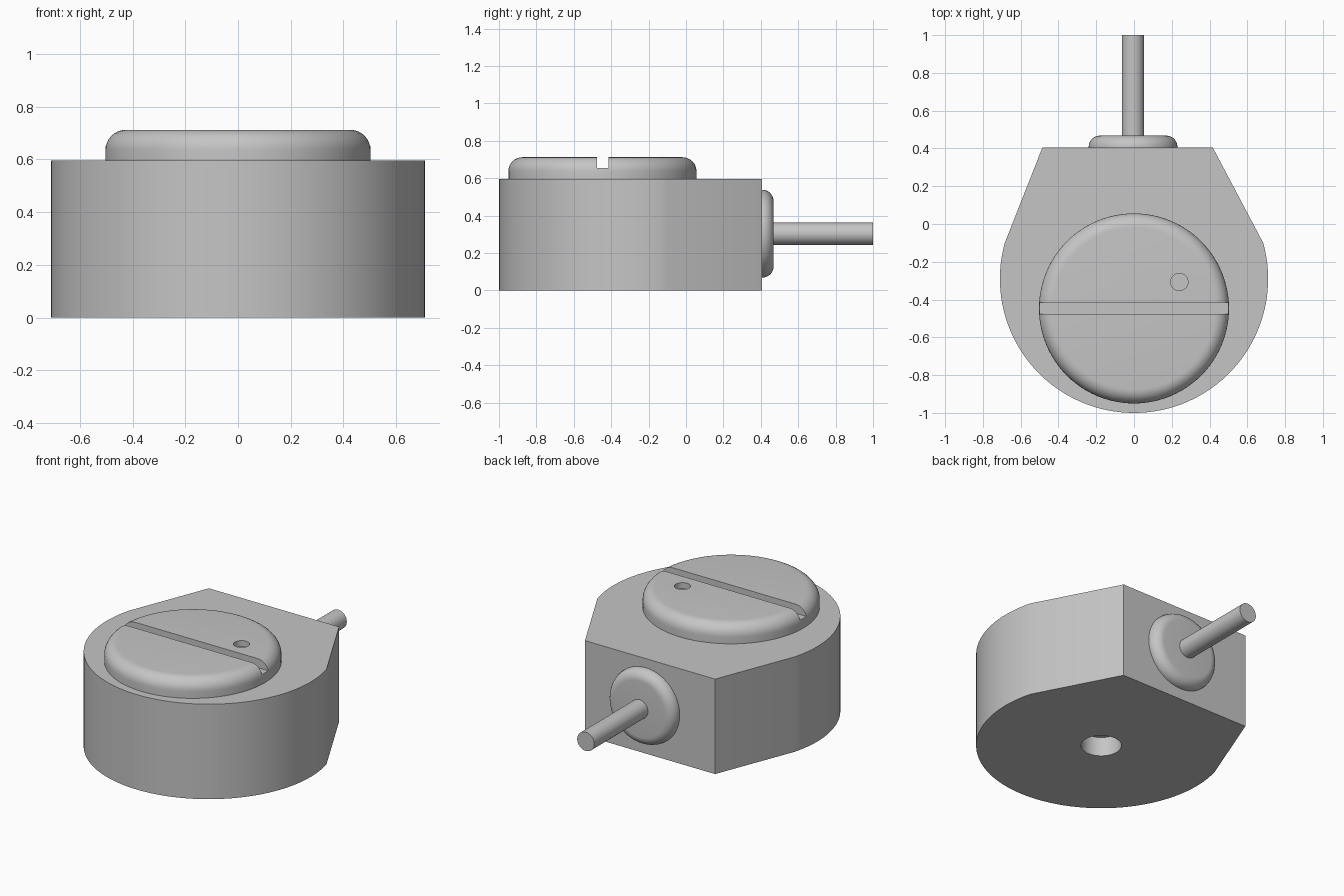
import bpy, bmesh, math
from mathutils import Matrix

cube = bpy.data.objects.get("Cube")
if cube:
    bpy.data.objects.remove(cube, do_unlink=True)

grey = bpy.data.materials.new("plain grey")
grey.use_nodes = True
colour = (0.56, 0.56, 0.56, 1)
grey.diffuse_color = colour
grey.node_tree.nodes["Principled BSDF"].inputs["Base Color"].default_value = colour


def make(name, bm):
    bmesh.ops.recalc_face_normals(bm, faces=bm.faces)
    mesh = bpy.data.meshes.new(name)
    bm.to_mesh(mesh)
    bm.free()
    mesh.materials.append(grey)
    obj = bpy.data.objects.new(name, mesh)
    bpy.context.collection.objects.link(obj)
    return obj


def activate(obj):
    bpy.ops.object.select_all(action='DESELECT')
    obj.select_set(True)
    bpy.context.view_layer.objects.active = obj


def disc(name, centre, radius, height, fillet=0, along_y=False, sides=96):
    """Disc rising from its centre point, with an optional rounded far rim."""
    bm = bmesh.new()
    bmesh.ops.create_cone(bm, cap_ends=True, segments=sides, radius1=radius,
                          radius2=radius, depth=height,
                          matrix=Matrix.Translation((0, 0, height / 2)))
    if fillet:
        rim = [e for e in bm.edges if all(v.co.z > height / 2 for v in e.verts)]
        bmesh.ops.bevel(bm, geom=rim, offset=fillet, segments=8,
                        profile=0.5, affect='EDGES')
    turn = Matrix.Rotation(-math.pi / 2, 4, 'X') if along_y else Matrix()
    bm.transform(Matrix.Translation(centre) @ turn)
    return make(name, bm)


def box(name, centre, size):
    bm = bmesh.new()
    bmesh.ops.create_cube(bm, size=1, matrix=Matrix.Translation(centre)
                          @ Matrix.Diagonal((*size, 1)))
    return make(name, bm)


def cut(obj, cutter):
    activate(obj)
    mod = obj.modifiers.new("cut", 'BOOLEAN')
    mod.operation = 'DIFFERENCE'
    mod.solver = 'EXACT'
    mod.object = cutter
    bpy.ops.object.modifier_apply(modifier=mod.name)
    bpy.data.objects.remove(cutter, do_unlink=True)


# Housing: round front with sides tapering to a flat back
BODY_Y, BODY_R, BODY_H, BACK = -0.29, 0.71, 0.595, 0.405
start = math.radians(15.5)
sweep = math.pi + 2 * start
steps = 72
outline = [(BODY_R * math.cos(start - sweep * i / steps),
            BODY_Y + BODY_R * math.sin(start - sweep * i / steps))
           for i in range(steps + 1)]
outline += [(-0.485, BACK), (0.417, BACK)]
bm = bmesh.new()
base = bm.faces.new([bm.verts.new((x, y, 0)) for x, y in outline])
top = bmesh.ops.extrude_face_region(bm, geom=[base])["geom"]
bmesh.ops.translate(bm, vec=(0, 0, BODY_H),
                    verts=[g for g in top if isinstance(g, bmesh.types.BMVert)])
housing = make("housing", bm)
cut(housing, disc("mount_cutter", (0, BODY_Y, -0.1), 0.115, 0.22, sides=48))

# Round cap with a slot across it and a small blind hole
cap = disc("cap", (0, -0.447, BODY_H), 0.503, 0.117, fillet=0.075)
cut(cap, box("slot_cutter", (0, -0.446, 0.755), (1.2, 0.062, 0.2)))
cut(cap, disc("dimple_cutter", (0.24, -0.307, 0.675), 0.046, 0.1, sides=32))

# Cable and its rounded grommet on the back
grommet = disc("grommet", (-0.005, BACK, 0.303), 0.235, 0.063, 0.06, True)
cable = disc("cable", (-0.005, BACK + 0.04, 0.303), 0.059, 0.555, 0, True, 40)

for part in (housing, cap, grommet, cable):
    activate(part)
    bpy.ops.object.shade_smooth_by_angle(angle=math.radians(25))
    part.select_set(False)
